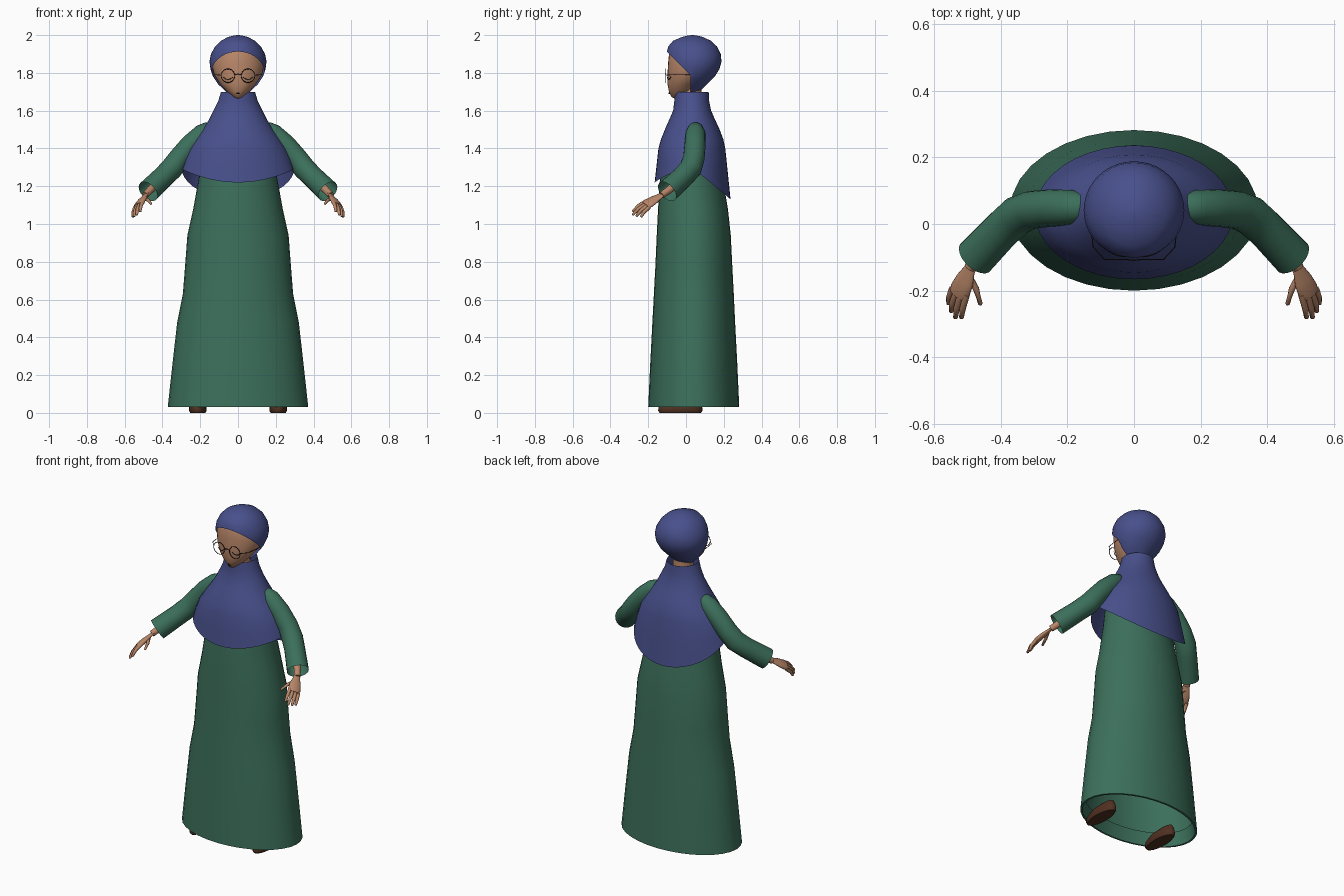
import bpy, bmesh
from math import pi, cos, sin, radians
from mathutils import Vector


def material(name, rgb):
    m = bpy.data.materials.new(name)
    m.diffuse_color = (*rgb, 1)
    return m


GREEN = material("green_cloth", (0.045, 0.16, 0.105))
BLUE = material("blue_cloth", (0.065, 0.08, 0.26))
SKIN = material("skin", (0.48, 0.24, 0.14))
BROWN = material("brown_leather", (0.08, 0.03, 0.015))
DARK = material("dark_line", (0.02, 0.015, 0.012))


def finish(bm, name, mat, mirror=False, angle=50):
    bmesh.ops.recalc_face_normals(bm, faces=bm.faces)
    me = bpy.data.meshes.new(name)
    bm.to_mesh(me)
    bm.free()
    me.materials.append(mat)
    ob = bpy.data.objects.new(name, me)
    bpy.context.collection.objects.link(ob)
    bpy.ops.object.select_all(action='DESELECT')
    ob.select_set(True)
    bpy.context.view_layer.objects.active = ob
    bpy.ops.object.shade_smooth_by_angle(angle=radians(angle))
    if mirror:
        ob.modifiers.new("mirror", 'MIRROR').use_mirror_merge = False
    return ob


def skin_rings(rings, caps):
    bm = bmesh.new()
    loops = [[bm.verts.new(p) for p in r] for r in rings]
    n = len(loops[0])
    for a, b in zip(loops, loops[1:]):
        for i in range(n):
            j = (i + 1) % n
            bm.faces.new((a[i], a[j], b[j], b[i]))
    if caps[0]:
        bm.faces.new(loops[0][::-1])
    if caps[1]:
        bm.faces.new(loops[-1])
    return bm


def loft(profile, n=32, caps=(False, False), zfun=lambda z, s: z, x=0):
    """Horizontal oval rings given as (z, half width, front y, back y)."""
    rings = []
    for z, rx, yf, yb in profile:
        ring = []
        for i in range(n):
            a = 2 * pi * i / n
            ring.append((x + rx * cos(a), (yf + yb) / 2 + (yb - yf) / 2 * sin(a), zfun(z, sin(a))))
        rings.append(ring)
    return skin_rings(rings, caps)


def tube(points, radii, n=10, across=(0.3, 1, 0.2), flat=1.0, caps=(True, True)):
    pts = [Vector(p) for p in points]
    rings = []
    for i, p in enumerate(pts):
        t = (pts[min(i + 1, len(pts) - 1)] - pts[max(i - 1, 0)]).normalized()
        u = Vector(across)
        u = (u - t * u.dot(t)).normalized()
        v = t.cross(u)
        rings.append([p + radii[i] * (u * cos(2 * pi * k / n) + v * flat * sin(2 * pi * k / n))
                      for k in range(n)])
    return skin_rings(rings, caps)


# Dress: turned-in hem, long skirt, body running up under the cape
finish(loft([(0.11, 0.345, -0.175, 0.255), (0.03, 0.36, -0.19, 0.27), (0.03, 0.372, -0.2, 0.282),
             (0.25, 0.348, -0.19, 0.272), (0.48, 0.322, -0.178, 0.26), (0.63, 0.292, -0.17, 0.253),
             (0.78, 0.28, -0.162, 0.245), (0.94, 0.268, -0.155, 0.237), (1.08, 0.237, -0.148, 0.222),
             (1.24, 0.208, -0.138, 0.195), (1.38, 0.195, -0.12, 0.175), (1.48, 0.17, -0.09, 0.15),
             (1.55, 0.09, -0.05, 0.11)], caps=(False, True)), "dress", GREEN)


# Shoulder cape with a hem that dips at the front and further at the back
def cape_hem(z, s):
    if z >= 1.4:
        return z
    hem = 1.29 - (0.07 * s * s if s < 0 else 0.16 * s ** 1.1)
    return 1.4 - (1.4 - z) / 0.11 * (1.4 - hem)


finish(loft([(1.70, 0.09, -0.06, 0.12), (1.65, 0.105, -0.062, 0.123), (1.60, 0.13, -0.068, 0.133),
             (1.55, 0.155, -0.09, 0.155), (1.50, 0.187, -0.112, 0.178), (1.45, 0.222, -0.132, 0.197),
             (1.40, 0.255, -0.146, 0.208), (1.345, 0.28, -0.156, 0.222), (1.29, 0.298, -0.166, 0.236)],
            n=40, zfun=cape_hem), "shoulder_cape", BLUE)

# Neck and head
finish(loft([(1.52, 0.06, -0.03, 0.09), (1.74, 0.055, -0.03, 0.08)]), "neck", SKIN)
finish(loft([(1.664, 0.012, -0.06, -0.03), (1.672, 0.028, -0.076, 0.02), (1.70, 0.058, -0.09, 0.035),
             (1.74, 0.095, -0.098, 0.07), (1.79, 0.127, -0.098, 0.13), (1.85, 0.141, -0.095, 0.16),
             (1.90, 0.13, -0.09, 0.155), (1.95, 0.095, -0.07, 0.12), (1.98, 0.04, -0.03, 0.07)],
            caps=(True, True)), "head", SKIN)

# Hood: rounded cap with a wedge cut away around the face
hood = loft([(1.685, 0.05, -0.05, 0.05), (1.70, 0.068, -0.075, 0.07), (1.74, 0.106, -0.09, 0.112),
             (1.78, 0.132, -0.1, 0.152), (1.82, 0.146, -0.103, 0.177), (1.86, 0.151, -0.105, 0.188),
             (1.90, 0.143, -0.104, 0.184), (1.94, 0.121, -0.094, 0.164), (1.97, 0.091, -0.068, 0.132),
             (1.99, 0.052, -0.022, 0.09), (1.998, 0.022, 0.012, 0.056), (2.0, 0.004, 0.03, 0.038)],
            n=40, caps=(False, True))
brow_point, brow_normal = Vector((0, -0.1, 1.912)), Vector((0, 1, 1))
for co, no in ((brow_point, brow_normal), (Vector((0, 0.025, 1.8)), Vector((0, 1, 0)))):
    bmesh.ops.bisect_plane(hood, geom=hood.verts[:] + hood.edges[:] + hood.faces[:],
                           plane_co=co, plane_no=no)
cut = []
for f in hood.faces:
    c = f.calc_center_median()
    if c.y < 0.025 and (c - brow_point).dot(brow_normal) < 0:
        cut.append(f)
bmesh.ops.delete(hood, geom=cut, context='FACES')
finish(hood, "hood", BLUE)

# Closed eyes and small mouth
finish(tube([(0.028, -0.098, 1.778), (0.04, -0.097, 1.768), (0.053, -0.093, 1.765),
             (0.066, -0.087, 1.768), (0.078, -0.08, 1.778)], [0.002] * 5, n=6),
       "closed_eye", DARK, mirror=True)
finish(tube([(-0.01, -0.087, 1.69), (0, -0.089, 1.692), (0.01, -0.087, 1.69)],
            [0.001, 0.005, 0.001], n=6), "mouth", DARK)

# Round glasses: rims, temples, bridge
bpy.ops.mesh.primitive_torus_add(location=(0, 0, 0), major_radius=0.036, minor_radius=0.002,
                                 major_segments=28, minor_segments=6)
rim = bpy.context.object
rim.name = "glasses_rim"
for v in rim.data.vertices:
    v.co = Vector((v.co.x + 0.053, v.co.z - 0.107, v.co.y + 1.785))
rim.data.materials.append(DARK)
bpy.ops.object.shade_smooth_by_angle()
rim.modifiers.new("mirror", 'MIRROR').use_mirror_merge = False
finish(tube([(0.088, -0.107, 1.788), (0.122, -0.07, 1.79), (0.134, 0.02, 1.79)], [0.002] * 3, n=6),
       "glasses_temple", DARK, mirror=True)
finish(tube([(-0.018, -0.107, 1.79), (0, -0.109, 1.794), (0.018, -0.107, 1.79)], [0.002] * 3, n=6),
       "glasses_bridge", DARK)

# Sleeves, open at the cuff
finish(tube([(0.135, 0.05, 1.515), (0.15, 0.05, 1.505), (0.185, 0.05, 1.48), (0.25, 0.048, 1.42),
             (0.31, 0.042, 1.35), (0.35, 0.025, 1.295), (0.395, -0.015, 1.25), (0.476, -0.1, 1.172)],
            [0.02, 0.04, 0.052, 0.056, 0.057, 0.06, 0.058, 0.061], n=20, caps=(True, False)),
       "sleeve", GREEN, mirror=True)

# Forearm, flattened palm, four fingers and thumb
ACROSS = (0.75, 0.3, -0.5)
finish(tube([(0.40, -0.02, 1.245), (0.465, -0.09, 1.18), (0.492, -0.13, 1.152)],
            [0.026, 0.02, 0.018], n=14), "forearm", SKIN, mirror=True)
finish(tube([(0.482, -0.115, 1.163), (0.495, -0.14, 1.146), (0.508, -0.17, 1.128),
             (0.522, -0.2, 1.108), (0.529, -0.215, 1.098)], [0.017, 0.021, 0.032, 0.036, 0.03],
            n=16, across=ACROSS, flat=0.42), "palm", SKIN, mirror=True)
fingers = {
    "index_finger": ((0.503, -0.212, 1.12), (0.514, -0.253, 1.095), (0.518, -0.281, 1.067)),
    "middle_finger": ((0.519, -0.208, 1.109), (0.532, -0.252, 1.08), (0.536, -0.281, 1.05)),
    "ring_finger": ((0.532, -0.202, 1.099), (0.546, -0.24, 1.07), (0.549, -0.262, 1.042)),
    "little_finger": ((0.545, -0.194, 1.089), (0.555, -0.222, 1.064), (0.557, -0.238, 1.038)),
    "thumb": ((0.497, -0.152, 1.137), (0.474, -0.195, 1.125), (0.461, -0.24, 1.108)),
}
for name, (a, b, c) in fingers.items():
    tip = Vector(c) + (Vector(c) - Vector(b)) * 0.08
    finish(tube([a, b, c, tip], [0.011, 0.0095, 0.007, 0.003], n=8), name, SKIN, mirror=True)

# Shoes peeking out under the hem
finish(loft([(0, 0.04, -0.14, 0.08), (0.012, 0.047, -0.148, 0.087), (0.03, 0.046, -0.145, 0.086),
             (0.055, 0.036, -0.11, 0.08), (0.07, 0.02, -0.05, 0.07)], n=20, caps=(True, True), x=0.213),
       "shoe", BROWN, mirror=True)
